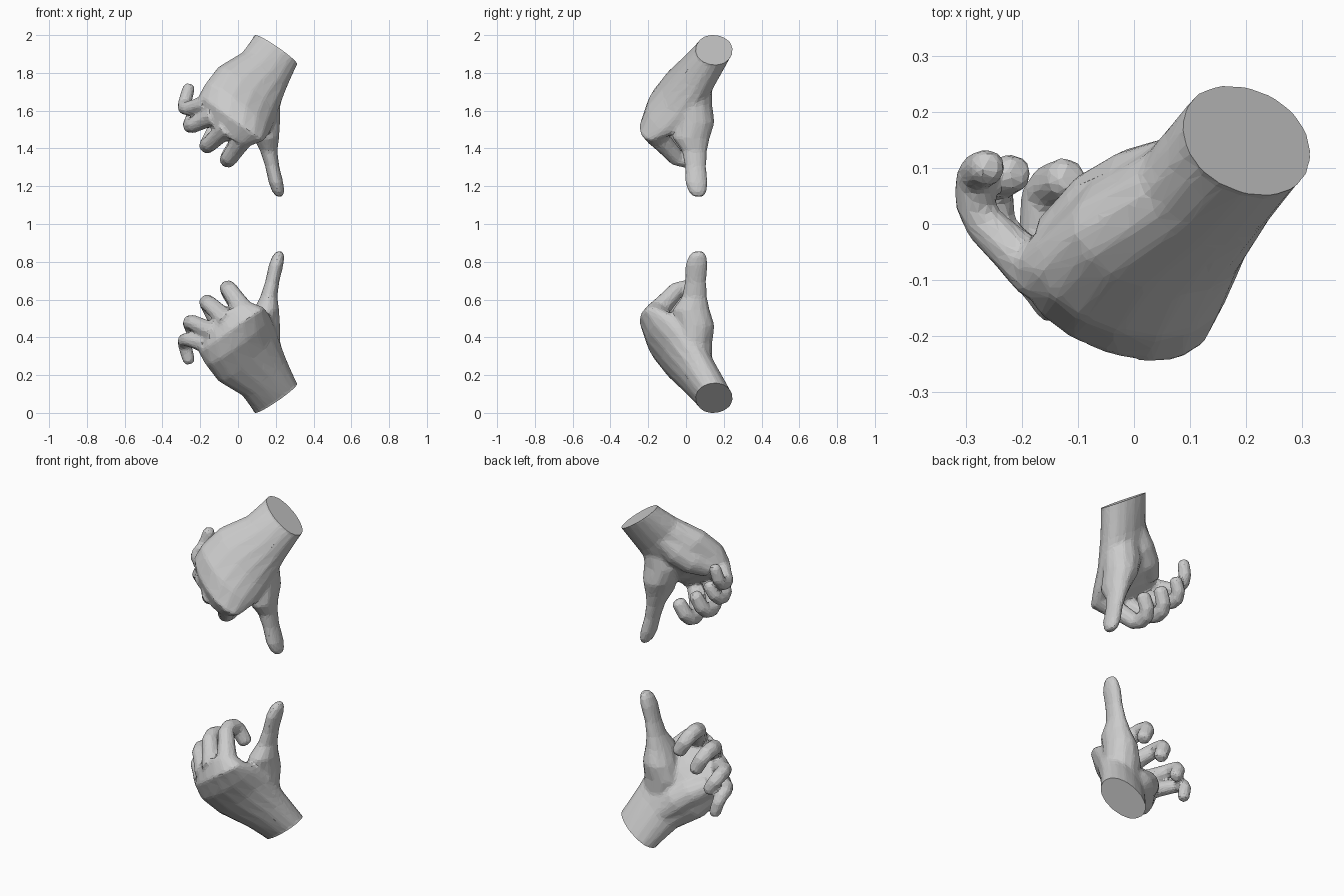
import bpy, bmesh, math
from mathutils import Vector as V, Matrix

if "Cube" in bpy.data.objects:
    bpy.data.objects.remove(bpy.data.objects["Cube"])


def loft(bm, rings, sides, power=1.0):
    """Closed skin through (centre, half-axis u, half-axis v) rings."""
    def sp(a):
        return math.copysign(abs(a) ** power, a)
    loops = []
    for c, u, v in rings:
        c, u, v = V(c), V(u), V(v)
        loop = []
        for i in range(sides):
            a = 2 * math.pi * i / sides
            loop.append(bm.verts.new(c + u * sp(math.cos(a)) + v * sp(math.sin(a))))
        loops.append(loop)
    faces = [bm.faces.new(loops[0]), bm.faces.new(loops[-1])]
    for a, b in zip(loops, loops[1:]):
        for i in range(sides):
            j = (i + 1) % sides
            faces.append(bm.faces.new((a[i], a[j], b[j], b[i])))
    bmesh.ops.recalc_face_normals(bm, faces=faces)


def finger(bm, base, pip, dip, tip, r):
    """Bent tube with chamfered joints and a rounded tip."""
    base, pip, dip, tip = map(V, (base, pip, dip, tip))
    n = (pip - base).cross(tip - pip).normalized()
    k = 0.02
    d1, d2, d3 = [(b - a).normalized() for a, b in ((base, pip), (pip, dip), (dip, tip))]
    path = [(base, d1, 1.4), (base.lerp(pip, .5), d1, 1.15), (pip - d1 * k, d1, 1.05),
            (pip + d2 * k, d2, 1.03), (dip - d2 * k * 0.5, d2, 1.0),
            (dip + d3 * k, d3, 0.98), (tip - d3 * 0.02, d3, 0.93), (tip, d3, 0.6)]
    rings = []
    for p, t, s in path:
        v = t.cross(n).normalized()
        u = v.cross(t)
        rings.append((p, u * r * s, v * r * s))
    loft(bm, rings, 8)


bm = bmesh.new()

# Wrist and palm
wrist = V((.20, .15, .085))
wu, wv = V((.114, -.025, .076)), V((0, -.094, -.022))
wn = wv.cross(wu).normalized()
if wn.z > 0:
    wn = -wn
loft(bm, [
    (wrist + wn * .06, wu * 1.04, wv * 1.04),
    (wrist, wu, wv),
    ((.135, .07, .20), (.122, -.02, .085), (0, -.088, -.057)),
    ((.05, -.01, .31), (.152, -.04, .118), (-.03, -.108, -.07)),
    ((0, -.08, .39), (.17, -.045, .118), (-.03, -.115, -.055)),
    ((-.035, -.125, .445), (.172, -.055, .12), (-.01, -.108, -.005)),
    ((-.06, -.10, .49), (.135, -.045, .097), (-.03, -.082, .038)),
], 16, 0.95)

# Heel pad along the little-finger edge of the palm
loft(bm, [((x, y, z), (.65 * r, 0, .75 * r), (-.3 * r, .9 * r, .25 * r)) for x, y, z, r in (
    (.11, .105, .17, .065), (.02, .055, .265, .09),
    (-.06, .02, .325, .08), (-.14, -.035, .37, .055))], 12)

# Thumb: flattened rings rising from the heel of the palm
loft(bm, [((x, y, z), (rx, 0, 0), (0, ry, 0)) for x, y, z, rx, ry in (
    (.175, .10, .16, .06, .06),
    (.135, .05, .27, .095, .088),
    (.118, .04, .38, .107, .10),
    (.135, .048, .47, .089, .104),
    (.15, .027, .55, .068, .10),
    (.163, .045, .62, .046, .067),
    (.181, .05, .70, .038, .057),
    (.202, .056, .79, .039, .060),
    (.213, .062, .835, .033, .048),
    (.220, .066, .862, .018, .028))], 12)

# Index, middle, ring and little finger
finger(bm, (.04, -.16, .535), (-.055, -.035, .672), (-.05, .06, .65), (.005, .075, .55), .044)
finger(bm, (-.05, -.17, .49), (-.165, -.03, .595), (-.16, .062, .58), (-.11, .085, .475), .043)
finger(bm, (-.12, -.14, .43), (-.25, -.01, .49), (-.255, .075, .475), (-.205, .095, .385), .040)
finger(bm, (-.165, -.095, .37), (-.283, .015, .40), (-.284, .09, .37), (-.255, .105, .265), .037)

mesh = bpy.data.meshes.new("lower_hand")
bm.to_mesh(mesh)
bm.free()
lower = bpy.data.objects.new("lower_hand", mesh)
bpy.context.collection.objects.link(lower)

# Fuse the parts into one faceted skin
m = lower.modifiers.new("fuse", 'REMESH')
m.mode = 'VOXEL'
m.voxel_size = 0.009
m = lower.modifiers.new("soften", 'SMOOTH')
m.factor = 0.5
m.iterations = 9
m = lower.modifiers.new("facets", 'DECIMATE')
m.ratio = 0.1
fused = bpy.data.meshes.new_from_object(
    lower.evaluated_get(bpy.context.evaluated_depsgraph_get()))
lower.modifiers.clear()

# Keep only the outer skin
bm = bmesh.new()
bm.from_mesh(fused)
todo, islands = set(bm.verts), []
while todo:
    stack, isle = [todo.pop()], []
    while stack:
        v = stack.pop()
        isle.append(v)
        for e in v.link_edges:
            w = e.other_vert(v)
            if w in todo:
                todo.remove(w)
                stack.append(w)
    islands.append(isle)
islands.sort(key=len)
for isle in islands[:-1]:
    bmesh.ops.delete(bm, geom=isle, context='VERTS')

# Cut the wrist flat and rest it on the ground
bmesh.ops.bisect_plane(bm, geom=bm.verts[:] + bm.edges[:] + bm.faces[:],
                       plane_co=wrist, plane_no=wn, clear_outer=True)
rim = [e for e in bm.edges if e.is_boundary]
if rim:
    bmesh.ops.edgeloop_fill(bm, edges=rim)
bmesh.ops.recalc_face_normals(bm, faces=bm.faces[:])
low = min(v.co.z for v in bm.verts)
bmesh.ops.translate(bm, verts=bm.verts[:], vec=(0, 0, -low))
for f in bm.faces:
    f.smooth = False
bm.to_mesh(fused)
lower.data = fused
fused.name = "lower_hand_mesh"

# Upper hand: mirrored about z = 1
bmesh.ops.transform(bm, verts=bm.verts[:],
                    matrix=Matrix.Translation((0, 0, 2)) @ Matrix.Diagonal((1, 1, -1, 1)))
bmesh.ops.reverse_faces(bm, faces=bm.faces[:])
top = bpy.data.meshes.new("upper_hand")
bm.to_mesh(top)
bm.free()
upper = bpy.data.objects.new("upper_hand", top)
bpy.context.collection.objects.link(upper)
